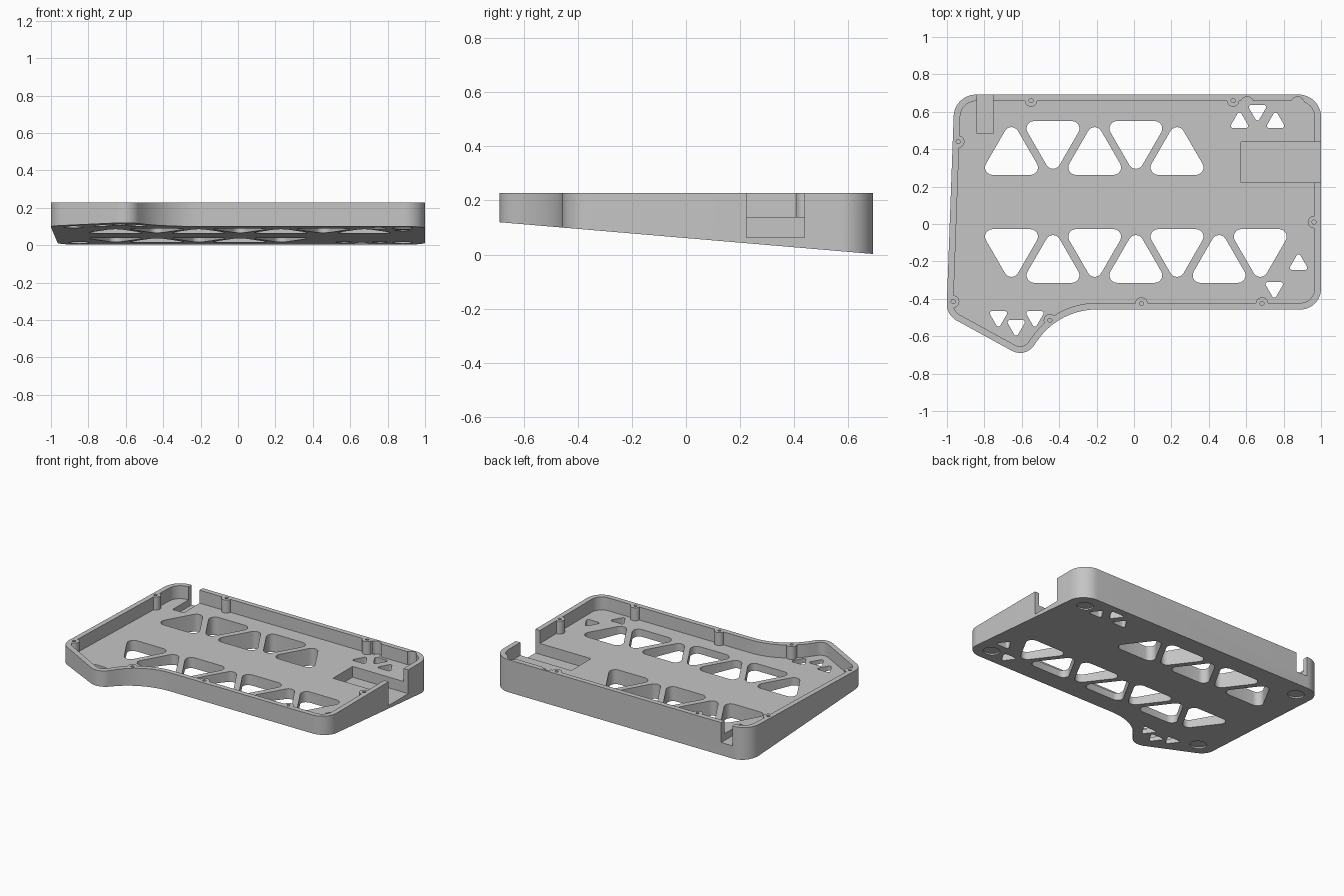
import bpy, bmesh, math
from mathutils import Vector

cube = bpy.data.objects.get("Cube")
if cube:
    bpy.data.objects.remove(cube, do_unlink=True)

TOP, FLOOR, WALL = 0.228, 0.138, 0.035

grey = bpy.data.materials.new("light_grey_plastic")
grey.use_nodes = True
GREY = (0.56, 0.56, 0.56, 1)
grey.diffuse_color = GREY
grey.node_tree.nodes["Principled BSDF"].inputs["Base Color"].default_value = GREY


def underside(y):
    """Height of the sloping underside."""
    return 0.061 - 0.085 * y


def rounded(corners, steps=14):
    """Polygon with each (x, y, radius) corner replaced by an arc."""
    out = []
    for i, (x, y, r) in enumerate(corners):
        p = Vector((x, y))
        a = (Vector(corners[i - 1][:2]) - p).normalized()
        b = (Vector(corners[(i + 1) % len(corners)][:2]) - p).normalized()
        half = a.angle(b) / 2
        centre = p + (a + b).normalized() * r / math.sin(half)
        start = p + a * r / math.tan(half) - centre
        end = p + b * r / math.tan(half) - centre
        turn = start.angle_signed(end)
        for k in range(steps + 1):
            t = -turn * k / steps
            c, s = math.cos(t), math.sin(t)
            out.append(centre + Vector((start.x * c - start.y * s,
                                        start.x * s + start.y * c)))
    return out


def inset(pts, d):
    """Offset a counter-clockwise outline inwards."""
    out = []
    for i, p in enumerate(pts):
        u = (p - pts[i - 1]).normalized()
        v = (pts[(i + 1) % len(pts)] - p).normalized()
        n = Vector((-u.y - v.y, u.x + v.x)).normalized()
        out.append(p + n * d / max(0.5, n.dot(Vector((-u.y, u.x)))))
    return out


def circle(x, y, r, n=32):
    return [Vector((x + r * math.cos(2 * math.pi * i / n),
                    y + r * math.sin(2 * math.pi * i / n))) for i in range(n)]


def triangle(x, y, size, r, up):
    base = math.pi / 2 if up else -math.pi / 2
    angles = [base + k * 2 * math.pi / 3 for k in range(3)]
    return rounded([(x + size * math.cos(a), y + size * math.sin(a), r)
                    for a in angles], 6)


def box(x0, x1, y0, y1):
    return [Vector(p) for p in ((x0, y0), (x1, y0), (x1, y1), (x0, y1))]


def prisms(name, outlines, low, high):
    """Extrude outlines; low and high are heights or functions of y."""
    lo = low if callable(low) else lambda y: low
    hi = high if callable(high) else lambda y: high
    bm = bmesh.new()
    for pts in outlines:
        bottom = [bm.verts.new((p.x, p.y, lo(p.y))) for p in pts]
        top = [bm.verts.new((p.x, p.y, hi(p.y))) for p in pts]
        bm.faces.new(bottom[::-1])
        bm.faces.new(top)
        for i in range(len(pts)):
            j = (i + 1) % len(pts)
            bm.faces.new((bottom[i], bottom[j], top[j], top[i]))
    bmesh.ops.recalc_face_normals(bm, faces=bm.faces)
    mesh = bpy.data.meshes.new(name)
    bm.to_mesh(mesh)
    bm.free()
    obj = bpy.data.objects.new(name, mesh)
    bpy.context.collection.objects.link(obj)
    mesh.materials.append(grey)
    return obj


def cut(target, cutter):
    """Subtract the cutter and remove it."""
    mod = target.modifiers.new("cut", 'BOOLEAN')
    mod.operation, mod.solver, mod.object = 'DIFFERENCE', 'EXACT', cutter
    bpy.context.view_layer.objects.active = target
    bpy.ops.object.modifier_apply(modifier=mod.name)
    bpy.data.objects.remove(cutter, do_unlink=True)


# Tray body with a sloping underside
outline = rounded([(-0.96, 0.692, 0.12), (-1.003, -0.486, 0.1),
                   (-0.582, -0.717, 0.09), (-0.40, -0.457, 0.385),
                   (1.0, -0.457, 0.11), (1.0, 0.692, 0.12)])
body = prisms("case_tray", [outline], underside, TOP)

# Cavity, leaving screw bosses standing along the wall
bosses = [(-0.55, 0.66), (0.53, 0.66), (-0.94, 0.44), (0.962, 0.01),
          (0.04, -0.425), (0.685, -0.425), (-0.45, -0.515), (-0.967, -0.415)]
cavity = prisms("cavity", [inset(outline, WALL)], FLOOR, 0.3)
cut(cavity, prisms("bosses", [circle(x, y, 0.033) for x, y in bosses], 0.1, 0.4))
cut(body, cavity)
cut(body, prisms("screw_holes", [circle(x, y, 0.011, 16) for x, y in bosses], 0.15, 0.3))

# Two shallow reliefs in the back wall
cut(body, prisms("wall_reliefs", [circle(x, 0.645, 0.035) for x in (0.605, 0.875)],
                 FLOOR + 0.0005, 0.3))

# Triangular openings through the floor
openings = []
odd, even = (-0.655, -0.21, 0.23, 0.675), (-0.433, 0.01, 0.455)
for xs, y, up in ((odd[:3], 0.361, True), (even[:2], 0.452, False),
                  (odd, -0.126, False), (even, -0.216, True)):
    openings += [triangle(x, y, 0.197, 0.04, up) for x in xs]
for x, y, up in ((0.564, 0.545, True), (0.66, 0.605, False), (0.757, 0.545, True),
                 (0.88, -0.214, True), (0.75, -0.342, False), (-0.725, -0.497, False),
                 (-0.63, -0.545, False), (-0.53, -0.497, False)):
    openings.append(triangle(x, y, 0.0635, 0.012, up))
cut(body, prisms("openings", openings, -0.2, 0.2))

# Side pocket and rear cable slot, both open through the wall
cut(body, prisms("side_pocket", [box(0.573, 1.1, 0.223, 0.438)], 0.063, 0.3))
cut(body, prisms("cable_slot", [box(-0.84, -0.755, 0.483, 0.8)], 0.09, 0.3))

# Round foot recesses in the underside
feet = [(0.88, 0.57), (0.88, -0.345), (-0.85, 0.57), (-0.88, -0.42)]
cut(body, prisms("foot_recesses", [circle(x, y, 0.053) for x, y in feet],
                 -0.2, lambda y: underside(y) + 0.01))

bpy.ops.object.select_all(action='DESELECT')
body.select_set(True)
bpy.context.view_layer.objects.active = body
bpy.ops.object.shade_smooth_by_angle(angle=math.radians(30))
